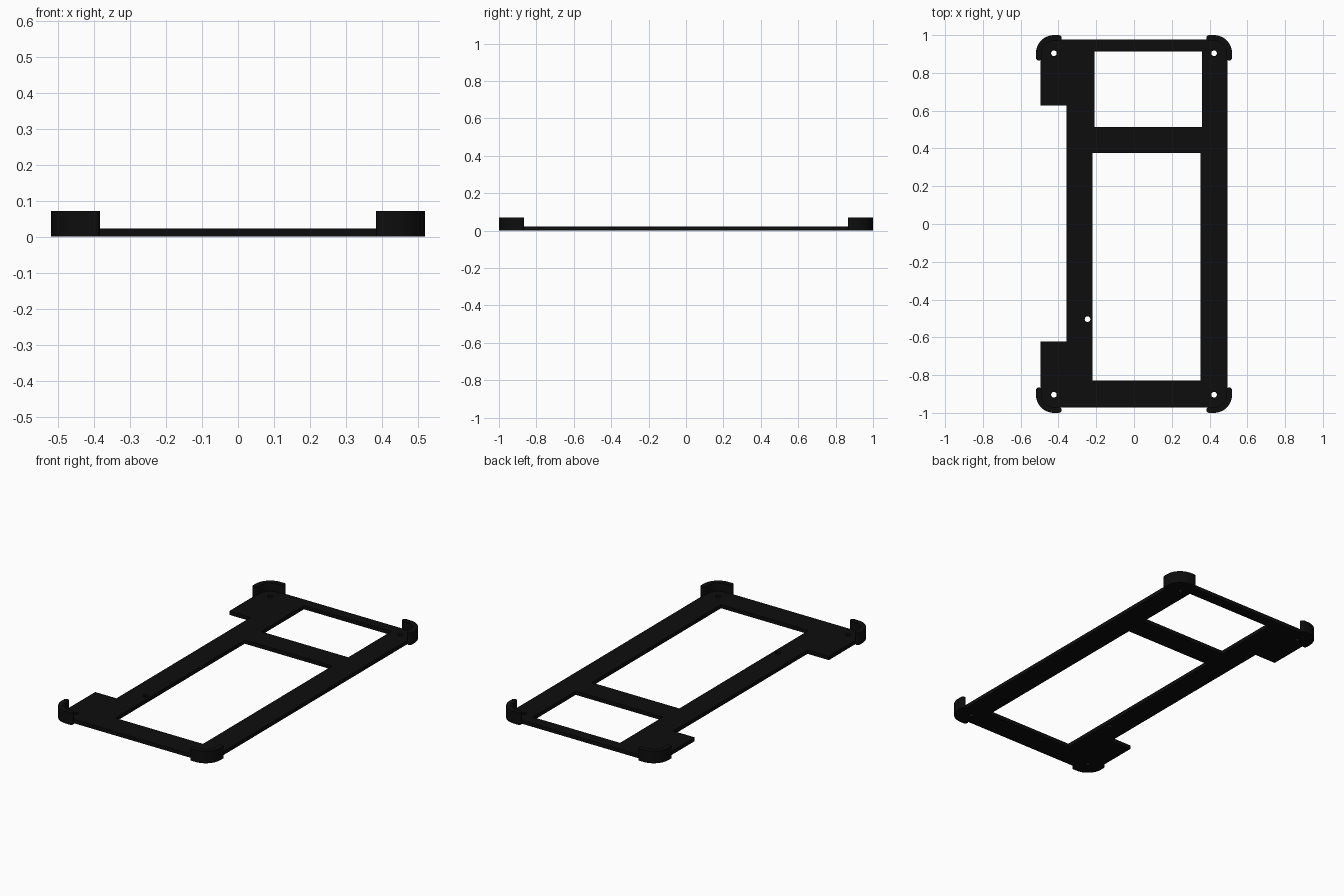
import bpy, bmesh
from math import cos, sin, pi, radians

if "Cube" in bpy.data.objects:
    bpy.data.objects.remove(bpy.data.objects["Cube"])

black = bpy.data.materials.new("matte_black")
black.diffuse_color = (0.004, 0.004, 0.004, 1)
black.use_nodes = True
black.node_tree.nodes["Principled BSDF"].inputs["Base Color"].default_value = black.diffuse_color

PLATE_H, WALL_H = 0.022, 0.071
CX, CY, R_OUT, WALL_T = 0.423, 0.904, 0.096, 0.03


def arc(cx, cy, r, a0, a1, n=12):
    """Points along an arc, angles in degrees."""
    return [(cx + r * cos(radians(a0 + (a1 - a0) * i / n)),
             cy + r * sin(radians(a0 + (a1 - a0) * i / n))) for i in range(n + 1)]


def circle(cx, cy, r, n=24):
    return arc(cx, cy, r, 0, 360, n)[:-1]


def rect(x0, x1, y0, y1):
    return [(x0, y0), (x1, y0), (x1, y1), (x0, y1)]


def extrude(name, loops, height):
    """Fill closed loops (first is the outline, others are holes) and extrude up from z = 0."""
    cu = bpy.data.curves.new(name + "_profile", 'CURVE')
    cu.dimensions = '2D'
    cu.fill_mode = 'BOTH'
    cu.extrude = height / 2
    for pts in loops:
        sp = cu.splines.new('POLY')
        sp.points.add(len(pts) - 1)
        for p, (x, y) in zip(sp.points, pts):
            p.co = (x, y, 0, 1)
        sp.use_cyclic_u = True
    tmp = bpy.data.objects.new(name + "_profile", cu)
    bpy.context.collection.objects.link(tmp)
    me = bpy.data.meshes.new_from_object(
        tmp.evaluated_get(bpy.context.evaluated_depsgraph_get()))
    bpy.data.objects.remove(tmp)
    bm = bmesh.new()
    bm.from_mesh(me)
    bmesh.ops.remove_doubles(bm, verts=bm.verts, dist=1e-5)
    bmesh.ops.translate(bm, verts=bm.verts, vec=(0, 0, height / 2))
    bmesh.ops.recalc_face_normals(bm, faces=bm.faces)
    bm.to_mesh(me)
    bm.free()
    me.materials.clear()
    me.materials.append(black)
    ob = bpy.data.objects.new(name, me)
    bpy.context.collection.objects.link(ob)
    bpy.ops.object.select_all(action='DESELECT')
    ob.select_set(True)
    bpy.context.view_layer.objects.active = ob
    bpy.ops.object.shade_smooth_by_angle(angle=radians(30))
    return ob


# Flat frame: rounded outer corners, recessed left rail, two windows, screw holes
r = 0.073
outline = (arc(CX, CY, r, 0, 90) + arc(-CX, CY, r, 90, 180)
           + [(-0.496, 0.627), (-0.357, 0.627), (-0.357, -0.622), (-0.496, -0.622)]
           + arc(-CX, -CY + 0.005, r, 180, 270) + arc(CX, -CY + 0.005, r, 270, 360))
windows = [rect(-0.209, 0.36, 0.513, 0.913), rect(-0.219, 0.352, -0.829, 0.375)]
holes = [circle(sx * 0.424, sy * 0.904, 0.015) for sx in (-1, 1) for sy in (-1, 1)]
holes.append(circle(-0.246, -0.504, 0.015))
extrude("frame_plate", [outline] + windows + holes, PLATE_H)

# Raised curved walls hugging each corner, with rounded ends
mid, cap = R_OUT - WALL_T / 2, WALL_T / 2
wall = (arc(CX, CY, R_OUT, 0, 90, 16)
        + arc(0.383 + cap, CY + mid, cap, 90, 270, 8)
        + arc(CX, CY, R_OUT - WALL_T, 90, 0, 16)
        + arc(CX + mid, 0.865 + cap, cap, 180, 360, 8))
for sx, side in ((-1, "left"), (1, "right")):
    for sy, end in ((-1, "front"), (1, "back")):
        extrude(f"corner_wall_{end}_{side}", [[(sx * x, sy * y) for x, y in wall]], WALL_H)
